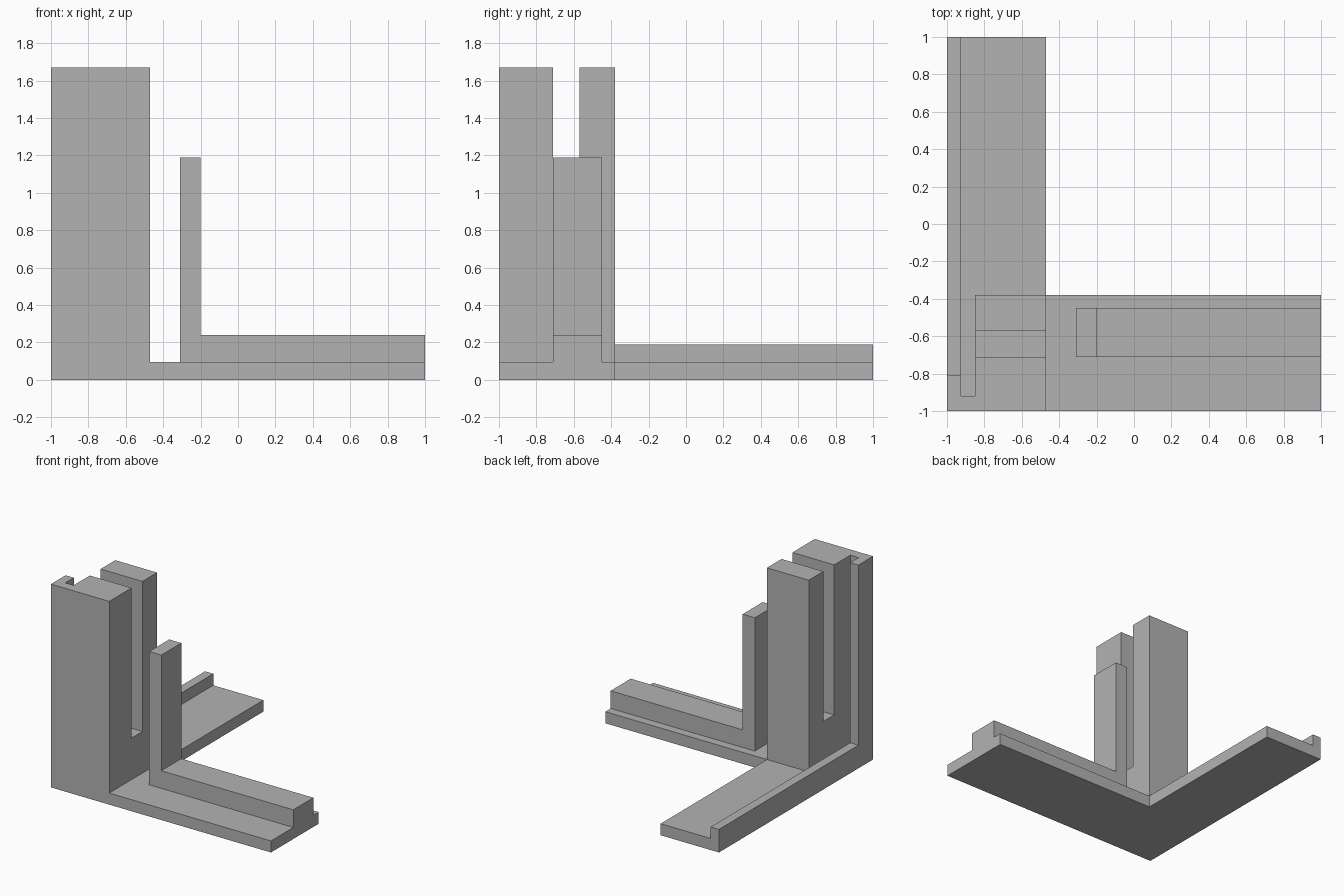
import bpy
import bmesh
from mathutils import Vector

default = bpy.data.objects.get("Cube")
if default:
    bpy.data.objects.remove(default, do_unlink=True)

grey = bpy.data.materials.new("plain_grey")
grey.use_nodes = True
COLOUR = (0.45, 0.45, 0.45, 1)
grey.diffuse_color = COLOUR
grey.node_tree.nodes["Principled BSDF"].inputs["Base Color"].default_value = COLOUR

# Shared levels and lines of the design
FLOOR, TOP = 0.095, 1.67
INNER_X, INNER_Y = -0.47, -0.38
RAIL_X, GROOVE_X = -0.925, -0.85
RAIL_START, GROOVE_START = -0.81, -0.92
BAR_FRONT, BAR_BACK = -0.71, -0.45


def prism(name, outline, start, end, axis="z"):
    """Extrude a closed outline along z (points are x, y) or y (points are x, z)."""
    if axis == "z":
        points = [Vector((a, b, start)) for a, b in outline]
        travel = Vector((0, 0, end - start))
    else:
        points = [Vector((a, start, b)) for a, b in outline]
        travel = Vector((0, end - start, 0))
    bm = bmesh.new()
    face = bm.faces.new([bm.verts.new(p) for p in points])
    extruded = bmesh.ops.extrude_face_region(bm, geom=[face])["geom"]
    verts = [g for g in extruded if isinstance(g, bmesh.types.BMVert)]
    bmesh.ops.translate(bm, vec=travel, verts=verts)
    bmesh.ops.recalc_face_normals(bm, faces=bm.faces)
    mesh = bpy.data.meshes.new(name)
    bm.to_mesh(mesh)
    bm.free()
    mesh.materials.append(grey)
    obj = bpy.data.objects.new(name, mesh)
    bpy.context.collection.objects.link(obj)
    return obj


def rectangle(x0, x1, y0, y1):
    return [(x0, y0), (x1, y0), (x1, y1), (x0, y1)]


# L-shaped base plate
prism("base_plate", [(-1, -1), (1, -1), (1, INNER_Y), (INNER_X, INNER_Y),
                     (INNER_X, 1), (-1, 1)], 0, FLOOR)

# Low rail along the outer edge of the rear arm
prism("edge_rail", rectangle(-1, RAIL_X, RAIL_START, 1), FLOOR, 0.19)

# Corner tower with a vertical groove behind its outer lip
tower = prism("corner_tower", [
    (-1, -1), (INNER_X, -1), (INNER_X, INNER_Y), (GROOVE_X, INNER_Y),
    (GROOVE_X, GROOVE_START), (RAIL_X, GROOVE_START),
    (RAIL_X, RAIL_START), (-1, RAIL_START)], FLOOR, TOP)

# Deep slot cut through the tower from above
cutter = prism("slot_cutter", rectangle(GROOVE_X - 0.03, INNER_X + 0.1, BAR_FRONT, -0.57),
               0.437, TOP + 0.1)
cutter.hide_render = True
slot = tower.modifiers.new("slot", "BOOLEAN")
slot.operation = "DIFFERENCE"
slot.solver = "EXACT"
slot.object = cutter
bpy.context.view_layer.objects.active = tower
bpy.ops.object.modifier_apply(modifier=slot.name)
bpy.data.objects.remove(cutter, do_unlink=True)

# Upright post continuing into a long bar on the side arm
prism("post_and_bar", [(-0.31, FLOOR), (1, FLOOR), (1, 0.24), (-0.2, 0.24),
                       (-0.2, 1.19), (-0.31, 1.19)], BAR_FRONT, BAR_BACK, axis="y")
